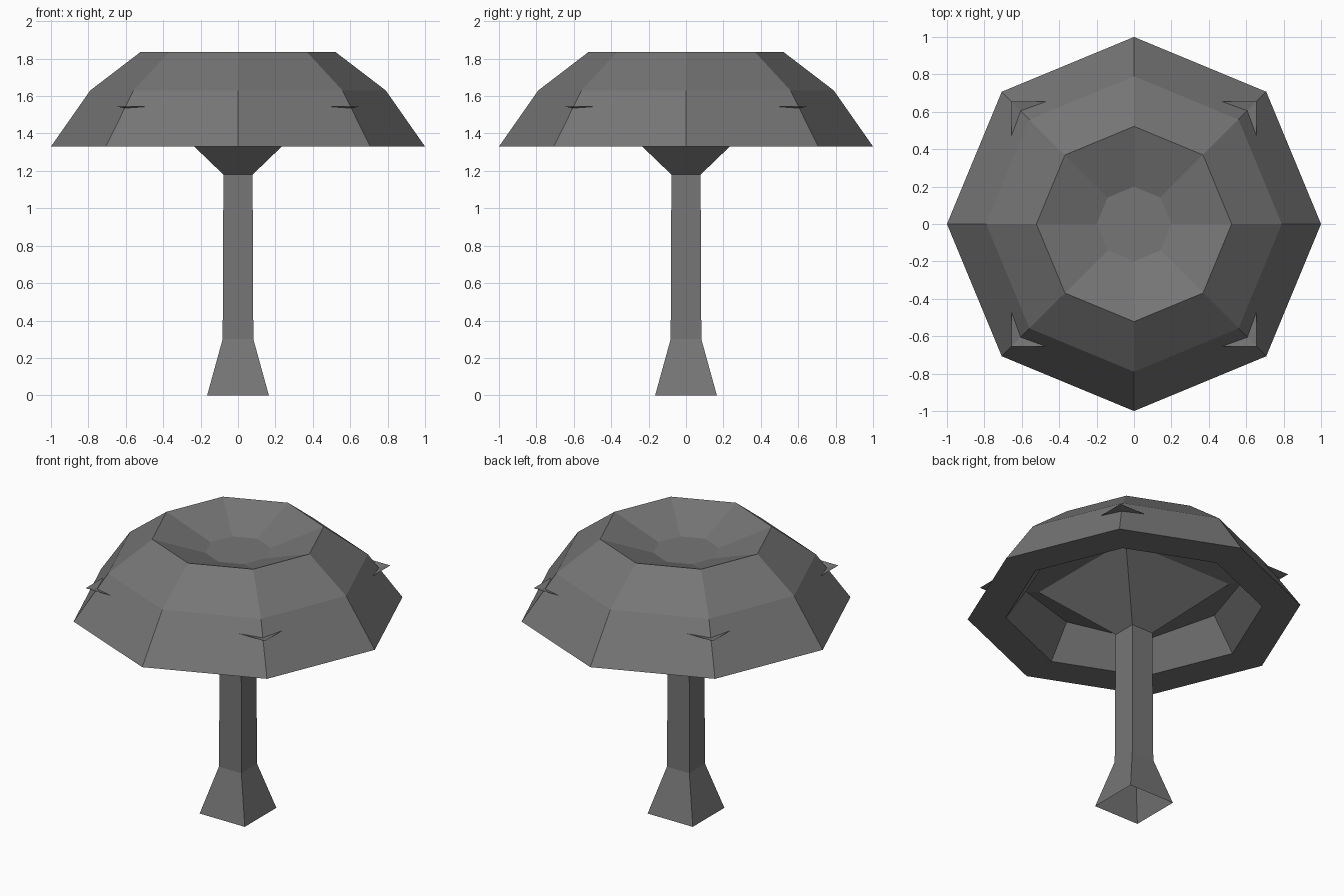
import bpy
import bmesh
from math import cos, sin, pi, sqrt

if "Cube" in bpy.data.objects:
    bpy.data.objects.remove(bpy.data.objects["Cube"], do_unlink=True)

grey = bpy.data.materials.new("stone_grey")
grey.use_nodes = True
colour = (0.18, 0.18, 0.18, 1)
grey.diffuse_color = colour
grey.node_tree.nodes["Principled BSDF"].inputs["Base Color"].default_value = colour


def lathe(name, sides, turn, profile, closed_loop=False, cap_end=False):
    """Sweep a (radius, height) profile around z with flat sides."""
    bm = bmesh.new()
    rings = []
    for r, z in profile:
        angles = [turn + 2 * pi * i / sides for i in range(sides)]
        rings.append([bm.verts.new((r * cos(a), r * sin(a), z)) for a in angles])
    pairs = list(zip(rings, rings[1:]))
    if closed_loop:
        pairs.append((rings[-1], rings[0]))
    for low, high in pairs:
        for i in range(sides):
            j = (i + 1) % sides
            bm.faces.new((low[i], low[j], high[j], high[i]))
    if cap_end:
        bm.faces.new(rings[-1])
    mesh = bpy.data.meshes.new(name)
    bm.to_mesh(mesh)
    bm.free()
    mesh.materials.append(grey)
    obj = bpy.data.objects.new(name, mesh)
    bpy.context.collection.objects.link(obj)
    return obj


# Square stem, open at the foot, flaring into a dish whose corners pierce the cap
stem = [(0.165, 0), (0.082, 0.3), (0.078, 1.18), (0.405, 1.495), (0.655, 1.545)]
lathe("stem", 4, pi / 4, [(half * sqrt(2), z) for half, z in stem])

# Eight-sided cap: hollow underside, flat rim, outer slopes and sunken top
lathe("cap", 8, 0, [(0.40, 1.66), (0.62, 1.55), (0.77, 1.33), (1.0, 1.33),
                    (0.79, 1.63), (0.522, 1.835), (0.2, 1.72)], cap_end=True)
